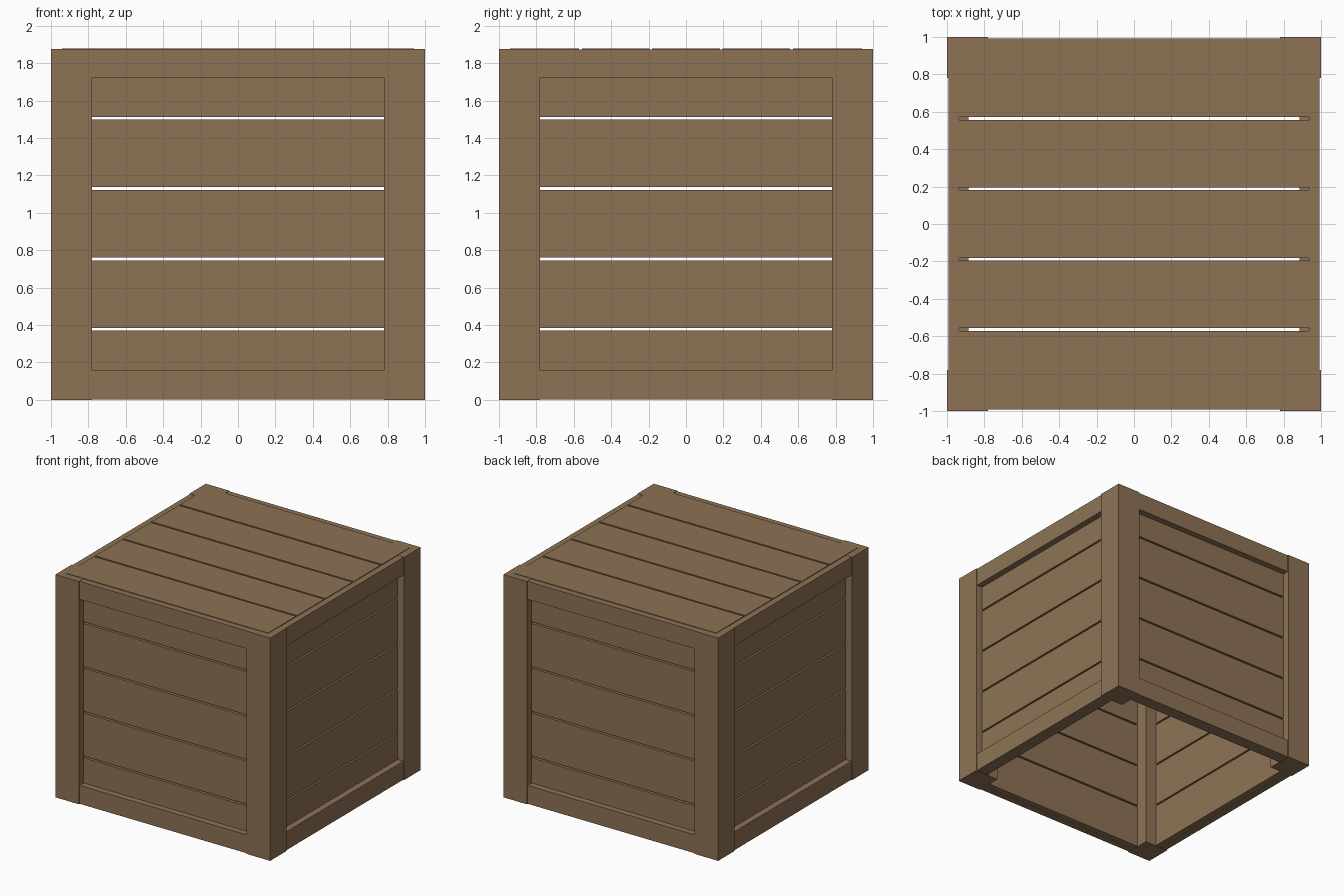
import bpy
import math
from mathutils import Matrix, Vector

if "Cube" in bpy.data.objects:
    bpy.data.objects.remove(bpy.data.objects["Cube"])

wood = bpy.data.materials.new("brown wood")
wood.diffuse_color = (0.266, 0.171, 0.091, 1)
wood.use_nodes = True
wood.node_tree.nodes["Principled BSDF"].inputs["Base Color"].default_value = wood.diffuse_color

H = 1.875          # post height
POST = 0.78        # inner edge of the corner posts
GAP = 0.014        # gap between planks


def board(name, lo, hi, turn=0):
    """Box between two corners, turned about z by quarter turns."""
    lo, hi = Vector(lo), Vector(hi)
    bpy.ops.mesh.primitive_cube_add(size=1)
    ob = bpy.context.object
    ob.name = name
    size, mid = hi - lo, (lo + hi) / 2
    m = Matrix.Rotation(turn * math.pi / 2, 4, 'Z') @ Matrix.Translation(mid) @ Matrix.Diagonal((*size, 1))
    ob.data.transform(m)
    ob.data.materials.append(wood)
    return ob


sides = ["front", "right", "back", "left"]
for i, side in enumerate(sides):
    # square corner post
    board(f"{side}_corner_post", (-1, -1, 0), (-POST, -POST, H), i)
    # top and bottom rails, set back slightly from the posts
    board(f"{side}_bottom_rail", (-POST, -0.993, 0.002), (POST, -0.935, 0.157), i)
    board(f"{side}_top_rail", (-POST, -0.993, 1.722), (POST, -0.935, H - 0.002), i)
    # five wall planks
    pitch = 0.3765
    for k in range(5):
        z0 = 0.003 if k == 0 else k * pitch + GAP / 2
        z1 = 1.85 if k == 4 else (k + 1) * pitch - GAP / 2
        board(f"{side}_plank_{k + 1}", (-0.8, -0.94, z0), (0.8, -0.885, z1), i)

# five lid planks lying along x
pitch = 1.88 / 5
for k in range(5):
    y0 = -0.94 + k * pitch + (GAP / 2 if k > 0 else 0)
    y1 = -0.94 + (k + 1) * pitch - (GAP / 2 if k < 4 else 0)
    board(f"lid_plank_{k + 1}", (-0.94, y0, 1.825), (0.94, y1, 1.879))
